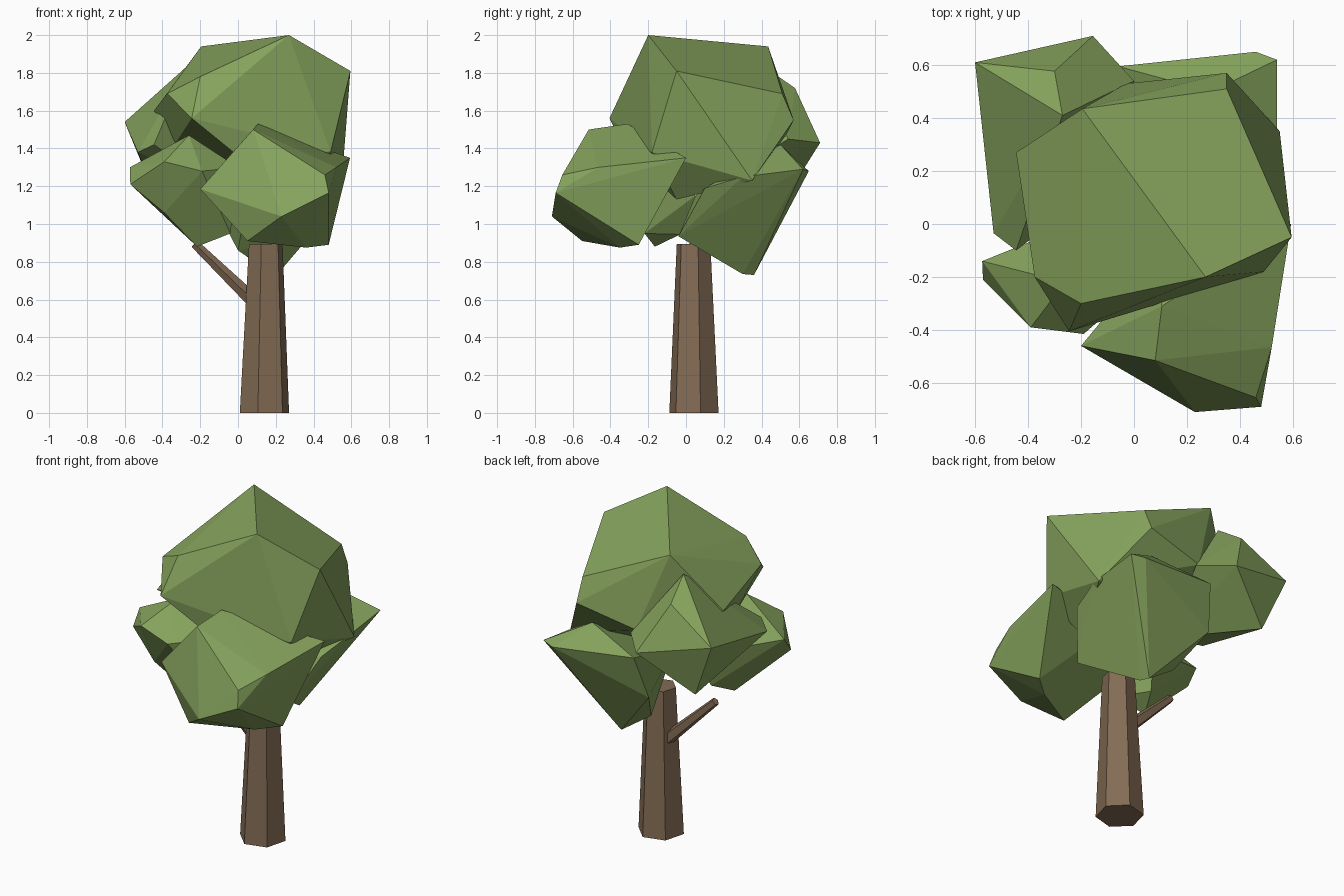
import bpy, bmesh
from math import cos, sin, radians
from mathutils import Vector

if "Cube" in bpy.data.objects:
    bpy.data.objects.remove(bpy.data.objects["Cube"])


def material(name, rgb):
    m = bpy.data.materials.new(name)
    m.diffuse_color = (*rgb, 1)
    m.use_nodes = True
    m.node_tree.nodes["Principled BSDF"].inputs["Base Color"].default_value = m.diffuse_color
    return m


LEAF = material("leaf_green", (0.24, 0.37, 0.11))
BARK = material("bark_brown", (0.23, 0.15, 0.09))


def add_object(name, bm, mat):
    bmesh.ops.recalc_face_normals(bm, faces=bm.faces)
    mesh = bpy.data.meshes.new(name)
    bm.to_mesh(mesh)
    bm.free()
    mesh.materials.append(mat)
    bpy.context.collection.objects.link(bpy.data.objects.new(name, mesh))


def clump(name, *points):
    """Faceted leaf clump: convex hull around a few corner points."""
    bm = bmesh.new()
    for p in points:
        bm.verts.new(p)
    hull = bmesh.ops.convex_hull(bm, input=bm.verts)
    inside = {v for v in hull["geom_interior"] if isinstance(v, bmesh.types.BMVert)}
    bmesh.ops.delete(bm, geom=list(inside), context="VERTS")
    add_object(name, bm, LEAF)


def taper(name, start, end, r0, r1, sides, turn, upright=False):
    """Tapered prism between two points."""
    a, b = Vector(start), Vector(end)
    axis = Vector((0, 0, 1)) if upright else (b - a).normalized()
    u = Vector((1, 0, 0)) if upright else axis.cross(Vector((0, 1, 0))).normalized()
    w = axis.cross(u)
    bm = bmesh.new()
    rings = []
    for c, r in ((a, r0), (b, r1)):
        angles = [radians(turn + 360 * i / sides) for i in range(sides)]
        rings.append([bm.verts.new(c + r * (cos(t) * u + sin(t) * w)) for t in angles])
    for i in range(sides):
        j = (i + 1) % sides
        bm.faces.new((rings[0][i], rings[0][j], rings[1][j], rings[1][i]))
    for ring in rings:
        bm.faces.new(ring)
    add_object(name, bm, BARK)


# Trunk and side branch
taper("trunk", (.14, .042, 0), (.147, .04, .895), .135, .092, 6, 15, upright=True)
taper("branch", (.09, .06, .585), (-.23, .04, .895), .04, .024, 5, 20)

# Large top crown
clump("crown_top",
      (.27, -.20, 2.0), (.595, -.05, 1.81), (-.195, .435, 1.94), (.35, .51, 1.69),
      (.35, .57, 1.55), (.55, .35, 1.23), (-.20, -.30, 1.78), (-.245, -.405, 1.56),
      (-.375, -.20, 1.69), (-.445, .27, 1.60), (.49, -.18, 1.38), (.33, -.05, 1.13),
      (-.03, -.32, 1.385), (-.03, .53, 1.47), (-.33, .02, 1.43), (.02, .1, 1.22))

# Lower front right clump
clump("crown_front_right",
      (-.20, -.46, 1.185), (.08, -.515, 1.50), (.105, -.31, 1.53), (.46, -.655, 1.26),
      (.48, -.69, 1.165), (.23, -.71, 1.04), (.52, -.465, 1.30), (.593, 0, 1.35),
      (.05, -.55, .91), (.36, -.35, .875), (.48, -.25, .89), (.08, -.12, 1.3))

# Small front left clump
clump("crown_front_left",
      (-.573, -.14, 1.30), (-.57, -.21, 1.21), (-.39, -.39, 1.33), (-.26, -.22, 1.47),
      (-.217, -.165, .88), (-.19, -.415, 1.28), (0, -.25, 1.30), (-.04, -.22, .95),
      (-.15, -.03, .945), (-.10, .05, 1.15), (-.39, -.26, 1.06))

# Back left clump
clump("crown_back_left",
      (-.60, .61, 1.54), (-.155, .71, 1.43), (-.30, .577, 1.72), (-.27, .41, 1.835),
      (-.53, -.035, 1.38), (-.445, -.10, 1.42), (-.46, .566, 1.20), (-.12, .15, 1.20),
      (0, .54, 1.45))

# Back right clump, hanging lowest
clump("crown_back_right",
      (.54, .62, 1.29), (.46, .65, 1.28), (.29, .50, 1.42), (.19, .36, .73),
      (.21, .30, .735), (0, .34, .86), (.38, -.04, .935), (.50, .10, 1.19),
      (.54, .30, 1.25), (-.06, .595, 1.33), (-.11, .52, 1.07), (.05, .05, 1.15))
